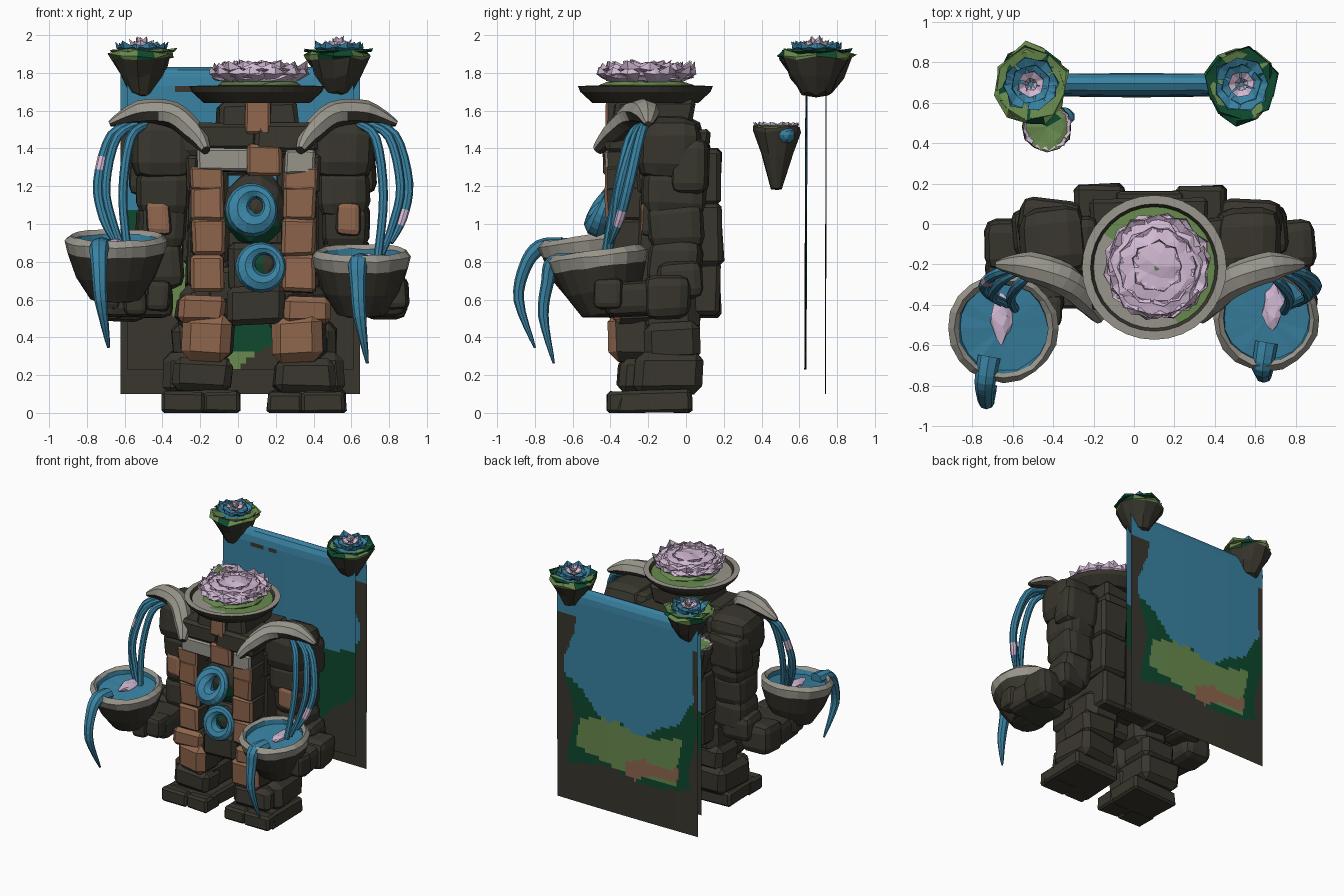
import bpy, bmesh, math, random
from mathutils import Vector, Matrix

if "Cube" in bpy.data.objects:
    bpy.data.objects.remove(bpy.data.objects["Cube"])
random.seed(4)
R = random.uniform
AX = 0.08  # mirror axis of the body


def lin(v):
    v /= 255
    return v / 12.92 if v < 0.04 else ((v + 0.055) / 1.055) ** 2.4


PALETTE = {"dark_rock": (56, 54, 45), "brown_rock": (143, 102, 77), "pale_stone": (152, 149, 139),
           "water_blue": (57, 130, 162), "petal_pink": (210, 185, 212), "moss_green": (104, 138, 78),
           "deep_green": (14, 72, 46)}
MATS, IDX = [], {}
for k, c in PALETTE.items():
    m = bpy.data.materials.new(k)
    m.diffuse_color = (*[lin(v) for v in c], 1)
    m.use_nodes = True
    m.node_tree.nodes["Principled BSDF"].inputs["Base Color"].default_value = m.diffuse_color
    IDX[k] = len(MATS)
    MATS.append(m)
ROCK, BROWN, STONE, BLUE, PINK, MOSS, DEEP = PALETTE


def finish(name, bm, col=None, recalc=True):
    if recalc:
        bmesh.ops.recalc_face_normals(bm, faces=bm.faces)
    bm.normal_update()
    if col:
        for f in bm.faces:
            f.material_index = IDX[col(f) if callable(col) else col]
    me = bpy.data.meshes.new(name)
    bm.to_mesh(me)
    bm.free()
    for m in MATS:
        me.materials.append(m)
    ob = bpy.data.objects.new(name, me)
    bpy.context.collection.objects.link(ob)
    return ob


def front(c):
    return lambda f: c if f.normal.y < -0.45 else ROCK


def blocks(name, specs, col=ROCK, s=1, rot=0.07, bev=.15, seg=1):
    """Chipped stone blocks: x (from body axis), y, z, size x, y, z."""
    bm = bmesh.new()
    for x, y, z, sx, sy, sz in specs:
        b = bmesh.new()
        bmesh.ops.create_cube(b, size=1)
        for v in b.verts:
            v.co = Vector((v.co.x * sx, v.co.y * sy, v.co.z * sz)) * R(0.93, 1.08)
        bmesh.ops.bevel(b, geom=b.edges[:], offset=min(sx, sy, sz) * bev, segments=seg, profile=.5, affect='EDGES')
        b.transform(Matrix.Translation((AX + s * x, y, z)) @ Matrix.Rotation(R(-rot, rot), 4, 'Z')
                    @ Matrix.Rotation(R(-rot, rot) * .6, 4, 'X') @ Matrix.Rotation(R(-rot, rot) * .6, 4, 'Y'))
        tmp = bpy.data.meshes.new("tmp")
        b.to_mesh(tmp)
        b.free()
        bm.from_mesh(tmp)
        bpy.data.meshes.remove(tmp)
    for v in bm.verts:
        v.co.z = max(v.co.z, 0)
    return finish(name, bm, col)


def lathe(name, prof, cols, c, n=24, tilt=0, jit=0, sy=1):
    """Turned shape; cols holds one colour (or rule on the local centre) per band."""
    bm = bmesh.new()
    rings = []
    for r, z in prof:
        rings.append([bm.verts.new((r * math.cos(a) * (1 + R(-jit, jit)), r * sy * math.sin(a) * (1 + R(-jit, jit)),
                                    z + (R(-jit, jit) * 0.15 if r else 0)))
                      for a in (2 * math.pi * i / n for i in range(n))])
    for k, cl in enumerate(cols):
        for i in range(n):
            j = (i + 1) % n
            f = bm.faces.new((rings[k][i], rings[k][j], rings[k + 1][j], rings[k + 1][i]))
            f.material_index = IDX[cl(f.calc_center_median()) if callable(cl) else cl]
    bmesh.ops.remove_doubles(bm, verts=bm.verts, dist=0.0005)
    bm.transform(Matrix.Translation(c) @ Matrix.Rotation(tilt, 4, 'X'))
    return finish(name, bm)


def tube(name, pts, radii, col, n=8, flat=1, closed=False, ref=(0, 1, 0), sub=4):
    P = [Vector(p) for p in pts]
    N = len(P)
    g = (lambda i: P[i % N]) if closed else (lambda i: P[min(max(i, 0), N - 1)])
    path = []
    for i in range(N if closed else N - 1):
        for k in range(sub):
            t = k / sub
            a, b, c, d = g(i - 1), g(i), g(i + 1), g(i + 2)
            p = 0.5 * (2 * b + (c - a) * t + (2 * a - 5 * b + 4 * c - d) * t * t + (3 * b - a - 3 * c + d) * t ** 3)
            path.append((p, radii[i] * (1 - t) + radii[(i + 1) % N] * t))
    if not closed:
        path.append((P[-1], radii[-1]))
    bm = bmesh.new()
    L, rings = len(path), []
    for i, (p, r) in enumerate(path):
        a = path[(i - 1) % L if closed else max(i - 1, 0)][0]
        b = path[(i + 1) % L if closed else min(i + 1, L - 1)][0]
        t = (b - a).normalized()
        u = t.cross(Vector(ref)).normalized()
        w = u.cross(t)
        rings.append([bm.verts.new(p + u * r * math.cos(q) + w * r * flat * math.sin(q))
                      for q in (2 * math.pi * k / n for k in range(n))])
    for i in range(L if closed else L - 1):
        A, B = rings[i], rings[(i + 1) % L]
        for k in range(n):
            bm.faces.new((A[k], A[(k + 1) % n], B[(k + 1) % n], B[k]))
    if not closed:
        bm.faces.new(rings[0])
        bm.faces.new(rings[-1])
    return finish(name, bm, col)


def lump(name, c, size, col, jit=0.1, sub=2):
    bm = bmesh.new()
    bmesh.ops.create_icosphere(bm, subdivisions=sub, radius=1)
    for v in bm.verts:
        v.co = Vector([v.co[i] * size[i] * (1 + R(-jit, jit)) + c[i] for i in range(3)])
    return finish(name, bm, col)


def petals(name, c, rings, col):
    """Rings of pointed petals: count, inner radius, outer radius, low z, high z."""
    bm = bmesh.new()
    for n, r0, r1, z0, z1 in rings:
        for i in range(n):
            a, w, k = 2 * math.pi * (i + R(0, .5)) / n, math.pi / n, R(.9, 1.08)

            def V(r, da, z):
                return bm.verts.new((c[0] + r * math.cos(a + da), c[1] + r * math.sin(a + da), c[2] + z))
            rm, zm = r0 + (r1 - r0) * .8, z0 + (z1 - z0) * .6
            b0, b1, m0, m1 = V(r0, -w * .6, z0), V(r0, w * .6, z0), V(rm, -w * 1.1, zm), V(rm, w * 1.1, zm)
            mc, tip = V(rm * 1.08, 0, zm * .85), V(r1 * k, 0, z1 * k)
            for f in ((b0, b1, mc), (b0, mc, m0), (b1, m1, mc), (m0, mc, tip), (mc, m1, tip)):
                bm.faces.new(f)
    return finish(name, bm, col, False)


# --- legs, arms and torso sides, mirrored about the body axis
for s, side in ((-1, "left"), (1, "right")):
    blocks(side + "_foot", [(.28, -.17, .06, .41, .38, .12), (.17, -.33, .055, .19, .17, .11), (.37, -.33, .055, .22, .17, .11)], s=s, rot=.03)
    blocks(side + "_shin", [(.3, -.1, .21, .34, .36, .22), (.27, -.26, .2, .32, .2, .18), (.28, -.07, .38, .3, .28, .2)], s=s, rot=.1, bev=.2)
    blocks(side + "_knee", [(.24, -.28, .4, .27, .25, .26), (.28, -.27, .55, .24, .24, .14)], front(BROWN), s, .12, .2)
    blocks(side + "_thigh", [(.24, -.1, .55, .3, .34, .3)], s=s, bev=.22)
    blocks(side + "_chest_column", [(.24, -.29, .74, .18, .26, .2), (.24, -.29, .93, .18, .26, .2), (.245, -.29, 1.11, .17, .27, .18), (.25, -.29, 1.24, .17, .26, .12)], front(BROWN), s, .04, .1)
    blocks(side + "_back_column", [(.24, .04, .65, .22, .28, .28), (.25, .05, .95, .24, .28, .32), (.25, .05, 1.24, .24, .27, .3), (.28, -.13, .92, .14, .24, .5), (.28, -.13, 1.26, .14, .26, .2)], s=s, rot=.03, bev=.1)
    blocks(side + "_upper_arm", [(.48, -.09, 1.4, .33, .34, .34), (.48, -.06, 1.17, .28, .34, .28), (.36, -.1, 1.44, .2, .28, .18), (.5, .02, 1.3, .3, .2, .3)], s=s, rot=.14, bev=.28, seg=2)
    blocks(side + "_forearm", [(.49, -.06, .99, .25, .3, .26), (.5, -.06, .79, .25, .28, .26), (.56, -.04, .7, .24, .24, .2)], s=s, rot=.12, bev=.26, seg=2)
    blocks(side + "_elbow_patch", [(.5, -.14, 1.03, .13, .2, .18)], front(BROWN), s, bev=.25, seg=2)
    blocks(side + "_hand", [(.69, -.1, .61, .24, .24, .23), (.62, -.3, .6, .36, .3, .18), (.5, -.43, .62, .12, .15, .16),
                            (.63, -.45, .6, .12, .15, .17), (.76, -.41, .63, .12, .15, .16)], s=s, rot=.12, bev=.26, seg=2)
    # curved shoulder shell and the water pouring from it
    X = lambda x: AX + s * x
    tube(side + "_shoulder_shell", [(X(.25), -.47, 1.39), (X(.31), -.38, 1.48), (X(.43), -.27, 1.58), (X(.6), -.21, 1.59), (X(.76), -.2, 1.53)],
         [.025, .06, .07, .065, .015], lambda f: STONE if f.normal.z > -.35 else ROCK, n=8, flat=1.15)
    tint = lambda f: PINK if abs(f.calc_center_median().z - (1.03 if s > 0 else 1.34)) < .035 else BLUE
    tube(side + "_outer_stream", [(X(.6), -.2, 1.54), (X(.75), -.24, 1.47), (X(.82), -.3, 1.22), (X(.79), -.35, 1.03), (X(.73), -.4, .9)],
         [.02, .026, .028, .026, .012], tint)
    tube(side + "_middle_stream", [(X(.58), -.2, 1.54), (X(.72), -.27, 1.46), (X(.78), -.35, 1.2), (X(.74), -.38, 1.0), (X(.68), -.41, .84)],
         [.02, .024, .024, .022, .018], BLUE)
    tube(side + "_inner_stream", [(X(.56), -.22, 1.53), (X(.65), -.3, 1.45), (X(.69), -.37, 1.15), (X(.66), -.43, .82)],
         [.02, .026, .024, .022], BLUE)

# --- pelvis, back and chest
blocks("pelvis", [(0, -.1, .68, .5, .4, .2), (.02, -.24, .57, .3, .3, .2), (.03, -.24, .77, .32, .2, .26)])
blocks("back_slats", [(0, .09, z, .34, .14, .14) for z in (.6, .75, .9, 1.05, 1.33)], rot=.02, bev=.1)
blocks("chest_top", [(-.15, -.26, 1.46, .34, .32, .15), (.17, -.26, 1.46, .32, .32, .15), (0, -.03, 1.42, .56, .3, .14)])
blocks("chest_beam_ends", [(-.16, -.34, 1.34, .28, .18, .12), (.25, -.34, 1.33, .16, .18, .13)], front(STONE), rot=.03, bev=.1)
blocks("chest_beam_middle", [(.06, -.34, 1.34, .18, .19, .16)], front(BROWN), rot=.03, bev=.1)
blocks("head", [(.02, -.18, 1.57, .42, .42, .16)])
blocks("face", [(.03, -.34, 1.57, .13, .16, .18)], front(BROWN), bev=.1)
lump("heart_stone", (.09, -.25, 1.08), (.175, .15, .2), lambda f: DEEP if f.calc_center_median().z < 1.02 else ROCK, .03)
lump("belly_moss", (.12, -.34, .79), (.1, .06, .1), lambda f: DEEP if f.calc_center_median().x < .13 else ROCK, .08)

# --- blue swirls on the chest
for name, cx, cy, cz, rx, rz, r, lean in (("upper_swirl", .085, -.43, 1.085, .085, .09, .053, .5), ("lower_swirl", .13, -.41, .78, .092, .092, .042, .2)):
    ang = [2 * math.pi * i / 10 for i in range(10)]
    tube(name, [(cx + rx * math.cos(a), cy + lean * rz * math.sin(a), cz + rz * math.sin(a)) for a in ang],
         [r * (1 + .35 * math.sin(a + 4)) for a in ang], BLUE, closed=True, sub=2)

# --- head plate with flower
plate_top = lambda p: MOSS if p.x * .8 + p.y * .6 > -.09 else STONE
lathe("head_plate", [(0, -.09), (.28, -.09), (.345, -.03), (.357, 0), (.315, .002), (.3, -.02), (.24, -.018), (0, -.01)],
      [ROCK, ROCK, ROCK, STONE, ROCK, plate_top, plate_top], (.1, -.215, 1.73), 32)
lump("flower_moss", (.115, -.21, 1.735), (.235, .235, .035), MOSS, .08)
lump("flower_core", (.115, -.21, 1.79), (.235, .235, .06), PINK, .16, 3)
petals("flower_petals", (.115, -.21, 1.745), [(14, .19, .265, .005, .09), (13, .17, .255, .03, .115), (12, .12, .2, .06, .118), (9, .05, .13, .08, .12)], PINK)
lump("flower_heart", (.115, -.21, 1.845), (.025, .025, .012), MOSS)

# --- hand basins with water, overflow and splash
for side, cx, cy, cz, r in (("left", -.645, -.515, .91, .272), ("right", .655, -.465, .832, .262)):
    lathe(side + "_basin", [(0, -.33), (r * .5, -.31), (r * .78, -.19), (r * .95, -.06), (r, 0), (r * .9, .03), (r * .82, .01), (r * .8, -.025), (0, -.025)],
          [ROCK, ROCK, ROCK, STONE, STONE, STONE, BLUE, BLUE], (cx, cy, cz), 20, .13, .025)
    x, y, z = (cx - .09, cy - .2, cz - .035) if side == "left" else (cx - .02, cy - .18, cz - .04)
    reach = .17 if side == "left" else .11
    tube(side + "_overflow", [(x + .02, y + .06, z + .01), (x, y - .06, z), (x, y - reach * .8, z - .1), (x + .01, y - reach, z - .28), (x + .05, y - reach * .5, z - .53)],
         [.045, .042, .034, .028, .006], BLUE, flat=1.25, ref=(1, 0, 0))
    lump(side + "_splash", (cx - .01 if side == "left" else cx + .03, cy + .06, cz - .012), (.05, .12, .025), PINK, .25)

# --- floating islands
for side, cx in (("left", -.51), ("right", .53)):
    grass = lambda p: DEEP if math.sin(3 * math.atan2(p.y, p.x) + cx) > .5 else MOSS
    lathe(side + "_island", [(0, -.2), (.07, -.18), (.12, -.09), (.165, .005), (.175, .02), (.155, .04), (.1, .035), (0, .035)],
          [ROCK, ROCK, ROCK, grass, grass, grass, BLUE], (cx, .69, 1.87), 11, 0, .1, 1.14)
    petals(side + "_island_leaves", (cx, .69, 1.88), [(5, .1, .19, .02, .05)], grass_col := (MOSS if side == "left" else DEEP))
    petals(side + "_island_water_petals", (cx, .69, 1.885), [(8, .06, .14, .01, .08), (6, .05, .1, .02, .07)], BLUE)
    petals(side + "_island_flower", (cx, .69, 1.9), [(6, .02, .07, .02, .075), (5, .01, .035, .04, .095)], PINK)
lathe("hanging_pot", [(0, -.32), (.03, -.31), (.085, -.13), (.125, -.01), (.12, .015), (.08, .02), (0, .01)],
      [ROCK, ROCK, ROCK, ROCK, MOSS, lambda p: DEEP if p.y > .02 else MOSS], (-.43, .48, 1.5), 12, 0, .05)
petals("hanging_pot_flowers", (-.43, .48, 1.505), [(12, .08, .12, .0, .035)], PINK)
lump("hanging_pot_water", (-.35, .53, 1.47), (.055, .05, .045), BLUE)


# --- draped waterfall sheet with a painted landscape
def scene(f):
    p = f.calc_center_median()
    t, z, back = p.x / .63, p.z, p.y > .69
    a = abs(t + .04 * math.sin(z * 9))
    if not back and 1.71 < z < 1.74 and -.36 < p.x < -.1 and math.sin(p.x * 40) > -.6:
        return ROCK
    if back:
        edge = (.85 if t > 0 else .93) + .05 * math.sin(z * 7)
        if z < .43 + .03 * math.sin(t * 5) or (z < 1.62 and a > edge):
            return ROCK
        if z > .82 + .55 * max(0, a - .25) ** 1.3 + .03 * math.sin(t * 11):
            return BLUE
        if -.7 < t < .05 and z < .55 - .1 * t - .03 * math.sin(t * 9) and z > .46 - .07 * t - .25 * max(0, t + .3):
            return BROWN
        return MOSS if a < .72 and z > .44 + .12 * max(0, t) + .04 * a and z < .82 + .03 * math.sin(t * 6) else DEEP
    if z < .21 + .55 * a + .02 * math.sin(t * 12):
        return ROCK
    if z > 1.02 + .15 * max(0, a - .5):
        return BLUE
    return MOSS if (t < -.25 and a < .72 and z < .9) or (a < .28 and z < .31) else DEEP


prof = [(.632 + .006 * i / 48, .23 + 1.5 * i / 48) for i in range(49)] + [(.645, 1.78), (.665, 1.815), (.692, 1.83), (.72, 1.815), (.738, 1.78)]
prof += [(.742 - .004 * i / 54, 1.73 - 1.63 * i / 54) for i in range(55)]
bm = bmesh.new()
NX = 80
rows = []
for y, z in prof:
    ts = [i / NX * 2 - 1 for i in range(NX + 1)]
    rows.append([bm.verts.new((.012 + t * (.6 if y < .66 else .635), y + (.012 if y < .69 else -.006) * (t * t - .5), z)) for t in ts])
for A, B in zip(rows, rows[1:]):
    for i in range(NX):
        bm.faces.new((A[i], A[i + 1], B[i + 1], B[i]))
finish("waterfall_sheet", bm, scene, False)
